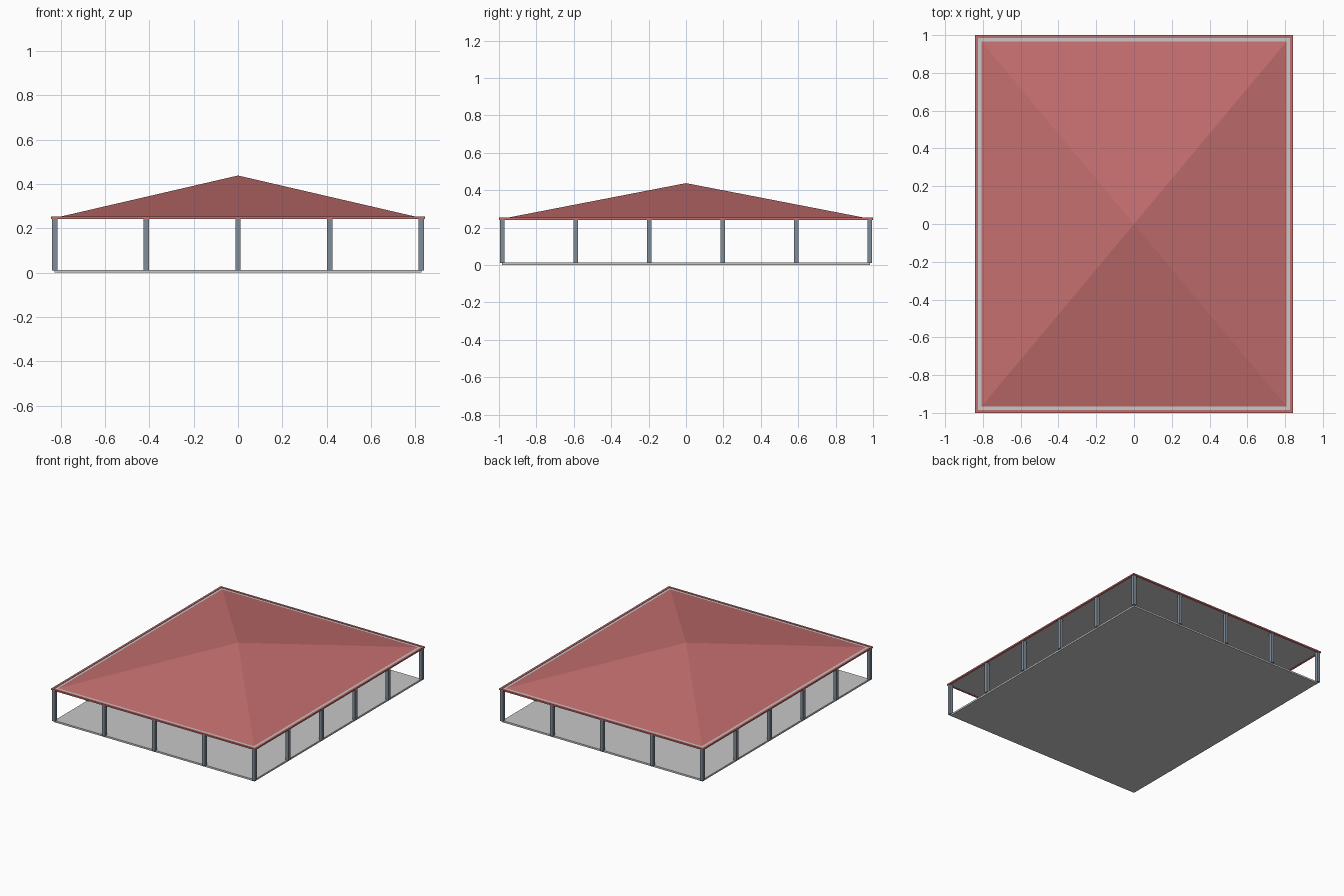
import bpy
import bmesh

if "Cube" in bpy.data.objects:
    bpy.data.objects.remove(bpy.data.objects["Cube"], do_unlink=True)


def material(name, rgb):
    m = bpy.data.materials.new(name)
    m.use_nodes = True
    m.diffuse_color = (*rgb, 1)
    m.node_tree.nodes["Principled BSDF"].inputs["Base Color"].default_value = (*rgb, 1)
    return m


red = material("roof_red", (0.55, 0.155, 0.155))
grey = material("light_grey", (0.58, 0.58, 0.58))
slate = material("steel_slate", (0.22, 0.27, 0.32))


def make(name, bm, mat):
    bmesh.ops.recalc_face_normals(bm, faces=bm.faces[:])
    mesh = bpy.data.meshes.new(name)
    bm.to_mesh(mesh)
    bm.free()
    mesh.materials.append(mat)
    obj = bpy.data.objects.new(name, mesh)
    bpy.context.collection.objects.link(obj)
    return obj


def box(name, x, y, z0, z1, hx, hy, mat):
    bm = bmesh.new()
    bmesh.ops.create_cube(bm, size=1)
    for v in bm.verts:
        v.co = (x + 2 * hx * v.co.x, y + 2 * hy * v.co.y,
                z0 + (v.co.z + 0.5) * (z1 - z0))
    return make(name, bm, mat)


EAVE = 0.243   # underside of the ceiling
TOP = 0.25     # top of the ceiling
PX, PY = 0.826, 0.983   # post lines

# Floor and ceiling slabs
box("floor_slab", 0, 0, 0, 0.013, 0.826, 0.984, grey)
box("ceiling_slab", 0, 0, EAVE, TOP, 0.83, 0.987, grey)

# Posts: five along front and back, six along each side
posts = {(PX * (i - 2) / 2, s * PY) for i in range(5) for s in (-1, 1)}
posts |= {(s * PX, PY * (2 * j - 5) / 5) for j in range(6) for s in (-1, 1)}
for x, y in sorted(posts):
    box("post", x, y, 0.01, EAVE, 0.012, 0.012, slate)

# Fascia frame around the eaves
for s in (-1, 1):
    box("fascia_side", s * 0.834, 0, EAVE - 0.001, TOP + 0.003, 0.008, 1.0, red)
    box("fascia_end", 0, s * 0.992, EAVE - 0.001, TOP + 0.003, 0.826, 0.008, red)

# Four-sided hip roof
bm = bmesh.new()
base = [bm.verts.new((sx * 0.808, sy * 0.966, TOP + 0.001))
        for sx, sy in ((-1, -1), (1, -1), (1, 1), (-1, 1))]
apex = bm.verts.new((0, 0, 0.438))
for i in range(4):
    bm.faces.new((base[i], base[(i + 1) % 4], apex))
bm.faces.new(base[::-1])
make("hip_roof", bm, red)
